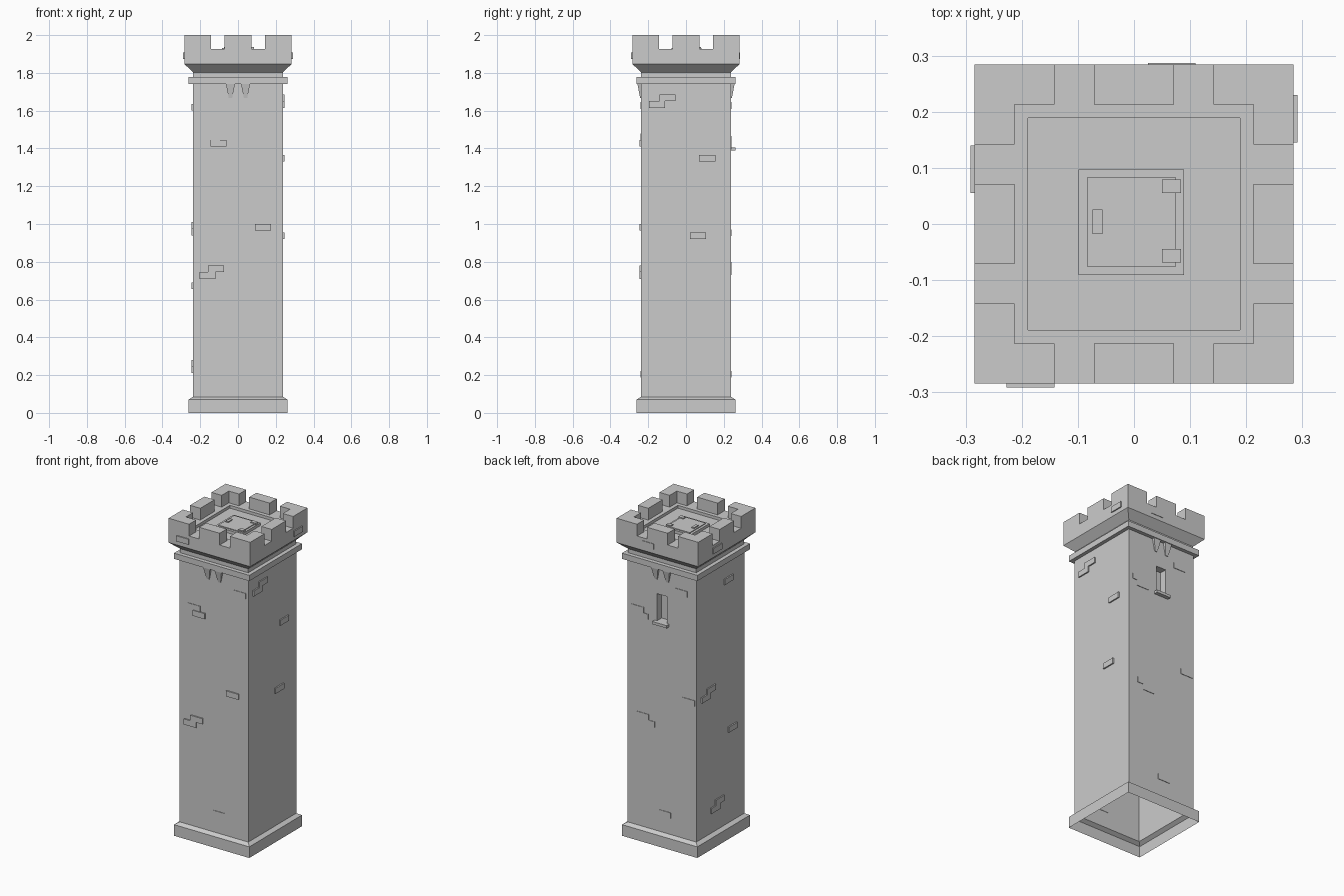
import bpy, bmesh, math
from mathutils import Matrix, Vector

if "Cube" in bpy.data.objects:
    bpy.data.objects.remove(bpy.data.objects["Cube"])

WALL, TOP = 0.239, 0.284        # half widths of shaft and battlement


def finish(name, bm, normals=True):
    if normals:
        bmesh.ops.recalc_face_normals(bm, faces=bm.faces)
    me = bpy.data.meshes.new(name)
    bm.to_mesh(me)
    bm.free()
    ob = bpy.data.objects.new(name, me)
    bpy.context.collection.objects.link(ob)
    return ob


def add_box(bm, lo, hi):
    lo, hi = Vector(lo), Vector(hi)
    m = Matrix.Translation((lo + hi) / 2) @ Matrix.Diagonal((*(hi - lo), 1))
    bmesh.ops.create_cube(bm, size=1, matrix=m)


def box(name, lo, hi):
    bm = bmesh.new()
    add_box(bm, lo, hi)
    return finish(name, bm)


def quad(bm, *pts):
    bm.faces.new([bm.verts.new(p) for p in pts])


# Tower shell: square profile, open at the bottom, closed by the sunken roof floor
profile = [(0.262, 0), (0.262, 0.07), (WALL, 0.085), (WALL, 1.742),
           (0.262, 1.742), (0.262, 1.778), (0.237, 1.778), (0.237, 1.803),
           (TOP, 1.847), (TOP, 1.926), (0.189, 1.926), (0.189, 1.908)]
bm = bmesh.new()
rings = [[bm.verts.new((sx * r, sy * r, z))
          for sx, sy in ((-1, -1), (1, -1), (1, 1), (-1, 1))] for r, z in profile]
for k, (a, b) in enumerate(zip(rings, rings[1:])):
    for i in range(4):
        j = (i + 1) % 4
        if k == 2 and i == 2:
            continue            # back wall is built around the window below
        bm.faces.new((a[i], a[j], b[j], b[i]))
bm.faces.new(rings[-1])

# Back wall with recessed window slit
W, Z0, Z1, D = 0.034, 1.405, 1.575, 0.045
outer = [rings[2][2], rings[2][3], rings[3][3], rings[3][2]]
corners = ((W, Z0), (-W, Z0), (-W, Z1), (W, Z1))
rim = [bm.verts.new((x, WALL, z)) for x, z in corners]
deep = [bm.verts.new((x, WALL - D, z)) for x, z in corners]
for i in range(4):
    j = (i + 1) % 4
    bm.faces.new((outer[i], outer[j], rim[j], rim[i]))
    bm.faces.new((rim[i], rim[j], deep[j], deep[i]))
bm.faces.new(deep)
finish("tower_shell", bm, normals=False)

box("window_sill", (-0.05, WALL - 0.01, 1.388), (0.05, 0.263, 1.405))


# Merlons: one corner and one middle block per side
def prism(bm, pts, z0, z1):
    f = bm.faces.new([bm.verts.new((x, y, z0)) for x, y in pts])
    ext = bmesh.ops.extrude_face_region(bm, geom=[f])["geom"]
    bmesh.ops.translate(bm, vec=(0, 0, z1 - z0),
                        verts=[v for v in ext if isinstance(v, bmesh.types.BMVert)])


u = TOP / 4
corner = [(4, 4), (2, 4), (2, 3), (3, 3), (3, 2), (4, 2)]
middle = [(1, 4), (-1, 4), (-1, 3), (1, 3)]
bm = bmesh.new()
for k in range(4):
    c, s = round(math.cos(k * math.pi / 2)), round(math.sin(k * math.pi / 2))
    for shape in (corner, middle):
        prism(bm, [(u * (c * x - s * y), u * (s * x + c * y)) for x, y in shape], 1.926, 2.0)
finish("merlons", bm)

# Tapered corbels under the string course, front and back
bm = bmesh.new()
for side in (-1, 1):
    for cx in (-0.04, 0.04):
        vs = [[bm.verts.new((cx + sx * w, side * y, z))
               for sx, y in ((-1, WALL - 0.003), (1, WALL - 0.003), (1, out), (-1, out))]
              for w, out, z in ((0.009, 0.243, 1.667), (0.024, 0.257, 1.742))]
        bm.faces.new(vs[0])
        bm.faces.new(vs[1])
        for i in range(4):
            j = (i + 1) % 4
            bm.faces.new((vs[0][i], vs[0][j], vs[1][j], vs[1][i]))
finish("corbels", bm)

# Roof trapdoor with frame, hinges and handle
box("trapdoor_frame", (-0.099, -0.091, 1.906), (0.089, 0.097, 1.926))
box("trapdoor_panel", (-0.084, -0.076, 1.92), (0.075, 0.083, 1.931))
for i, y in enumerate((-0.057, 0.067)):
    box(f"trapdoor_hinge_{i}", (0.05, y - 0.012, 1.925), (0.084, y + 0.012, 1.937))
box("trapdoor_handle", (-0.074, -0.018, 1.925), (-0.056, 0.026, 1.937))

# Loose bricks: start along the wall (x or y), bottom z, how far they stand out
HI, LO = 0.008, 0.003
bricks = {
    "front": [(-0.18, 1.445, LO), (-0.145, 1.41, HI), (0.137, 1.61, LO), (0.09, 0.965, HI),
              (-0.16, 0.745, HI), (-0.205, 0.71, HI), (-0.01, 0.187, LO)],
    "back": [(-0.178, 1.61, LO), (0.125, 1.43, LO), (0.095, 1.395, LO), (0.09, 0.765, LO),
             (0.05, 0.73, LO), (-0.23, 0.937, LO), (-0.063, 0.187, LO)],
    "right": [(-0.14, 1.65, HI), (-0.195, 1.615, HI), (0.07, 1.33, HI), (0.022, 0.92, HI)],
    "left": [(0.055, 0.975, HI), (0.105, 0.94, HI), (-0.16, 0.655, HI),
             (-0.03, 0.245, HI), (0.012, 0.21, HI), (-0.12, 1.6, HI)],
}
top_bricks = {"front": -0.227, "back": 0.025, "right": 0.145, "left": 0.055}


def add_brick(bm, face, a, z, wall, out):
    L, H = 0.085, 0.035
    sign = -1 if face in ("front", "left") else 1
    d = sorted((sign * (wall - 0.002), sign * (wall + out)))
    if face in ("front", "back"):
        add_box(bm, (a, d[0], z), (a + L, d[1], z + H))
    else:
        add_box(bm, (d[0], a, z), (d[1], a + L, z + H))


for face, rows in bricks.items():
    bm = bmesh.new()
    for a, z, out in rows:
        add_brick(bm, face, a, z, WALL, out)
    add_brick(bm, face, top_bricks[face], 1.873, TOP, LO if face == "back" else 0.007)
    finish(f"{face}_bricks", bm)
